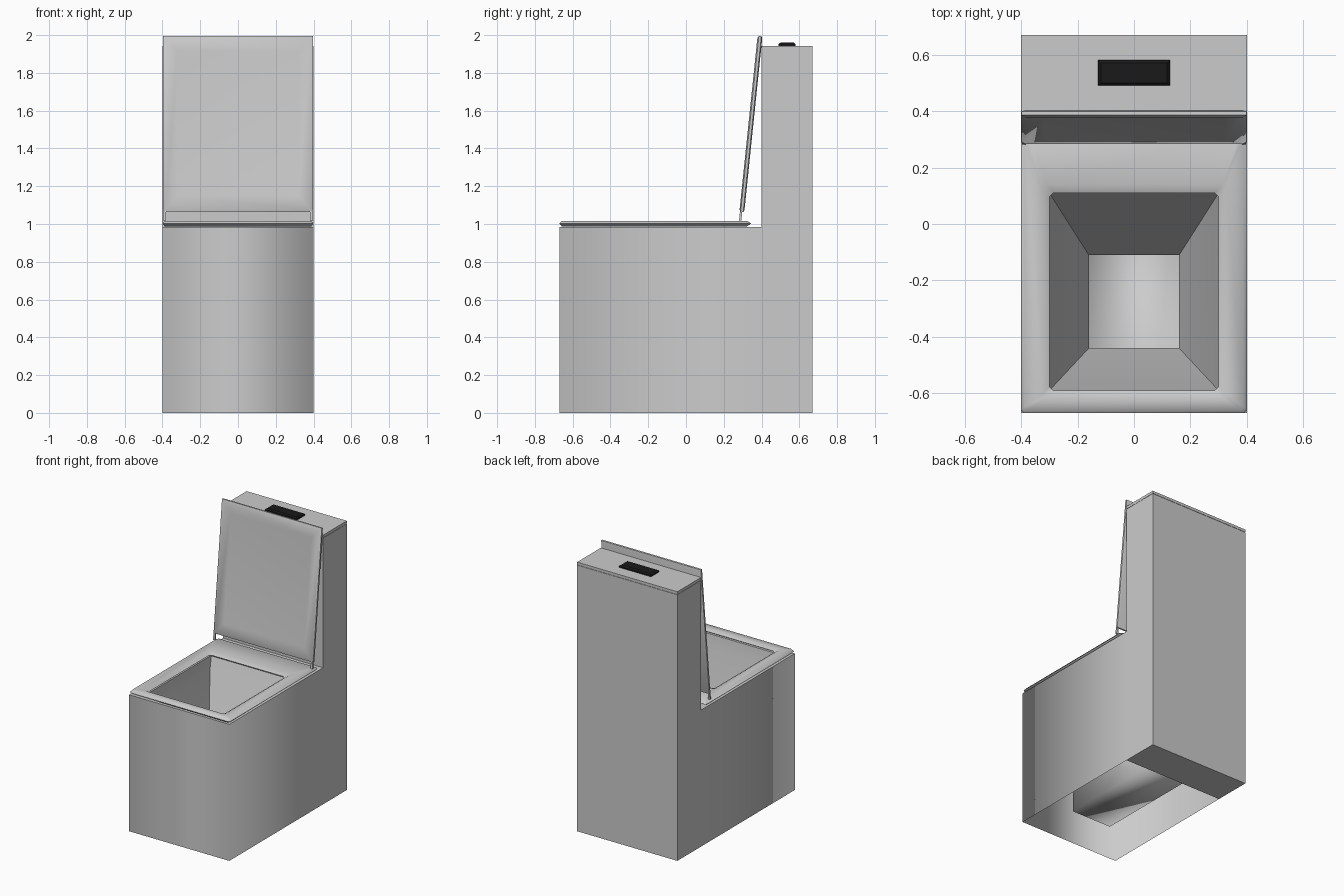
import bpy, bmesh, math
from mathutils import Matrix

if "Cube" in bpy.data.objects:
    bpy.data.objects.remove(bpy.data.objects["Cube"])


def finish(name, bm, smooth=None, color=None):
    """Turn a bmesh into an object; smooth is an angle in degrees."""
    me = bpy.data.meshes.new(name)
    bm.to_mesh(me)
    bm.free()
    ob = bpy.data.objects.new(name, me)
    bpy.context.collection.objects.link(ob)
    if smooth:
        bpy.ops.object.select_all(action='DESELECT')
        ob.select_set(True)
        bpy.context.view_layer.objects.active = ob
        bpy.ops.object.shade_smooth_by_angle(angle=math.radians(smooth))
    if color:
        mat = bpy.data.materials.new(name + "_colour")
        mat.diffuse_color = color
        mat.use_nodes = True
        mat.node_tree.nodes["Principled BSDF"].inputs["Base Color"].default_value = mat.diffuse_color
        me.materials.append(mat)
    return ob


def rect(x, y0, y1, z, c=0.0):
    """Rectangle outline, optionally with cut corners."""
    if not c:
        return [(-x, y0, z), (x, y0, z), (x, y1, z), (-x, y1, z)]
    return [(-x + c, y0, z), (x - c, y0, z), (x, y0 + c, z), (x, y1 - c, z),
            (x - c, y1, z), (-x + c, y1, z), (-x, y1 - c, z), (-x, y0 + c, z)]


def loft(rings, caps=False, loop=False):
    bm = bmesh.new()
    vs = [[bm.verts.new(p) for p in r] for r in rings]
    n = len(vs[0])
    pairs = list(zip(vs, vs[1:])) + ([(vs[-1], vs[0])] if loop else [])
    for a, b in pairs:
        for i in range(n):
            j = (i + 1) % n
            bm.faces.new((a[i], a[j], b[j], b[i]))
    if caps:
        bm.faces.new(vs[0][::-1])
        bm.faces.new(vs[-1])
    return bm


def box(name, x, y0, y1, z0, z1, **kw):
    return finish(name, loft([rect(x, y0, y1, z0), rect(x, y0, y1, z1)], True), **kw)


# Pedestal wall: three sides, open underneath, softly shaded round the corners
bm = loft([rect(0.4, -0.67, 0.4, 0), rect(0.4, -0.67, 0.4, 0.985)])
back = [f for f in bm.faces if all(v.co.y > 0.39 for v in f.verts)]
bmesh.ops.delete(bm, geom=back, context='FACES')
finish("pedestal_wall", bm, smooth=180)

# Pedestal top and tapering bowl
finish("bowl", loft([rect(0.4, -0.67, 0.4, 0.985),
                     rect(0.31, -0.60, 0.14, 0.985),
                     rect(0.30, -0.59, 0.11, 0.90),
                     rect(0.16, -0.44, -0.11, 0.35)]), smooth=40)

# Outlet channel below the bowl, running back to the tank
bm = loft([rect(0.16, -0.44, 0.4, 0.35), rect(0.16, -0.44, 0.4, 0.07)])
bm.verts.ensure_lookup_table()
bm.faces.new(bm.verts[4:8])
bm.faces.new([bm.verts.new(p) for p in rect(0.16, -0.11, 0.4, 0.35)])
bmesh.ops.recalc_face_normals(bm, faces=bm.faces)
bmesh.ops.reverse_faces(bm, faces=[f for f in bm.faces if f.calc_center_median().z < 0.1 and f.normal.z > 0])
finish("bowl_outlet", bm, smooth=180)

# Tank, its cover and flush button
box("tank", 0.4, 0.4, 0.67, 0, 1.92)
box("tank_cover", 0.4, 0.4, 0.67, 1.922, 1.942)
finish("flush_button", loft([rect(0.127, 0.49, 0.58, 1.94),
                             rect(0.127, 0.49, 0.58, 1.952),
                             rect(0.117, 0.50, 0.57, 1.96)], True),
       color=(0.01, 0.01, 0.01, 1))

# Seat ring with bevelled inner and outer edges
finish("seat", loft([rect(0.4, -0.67, 0.345, 1.002, 0.012),
                     rect(0.388, -0.658, 0.322, 1.017, 0.012),
                     rect(0.325, -0.615, 0.14, 1.017, 0.012),
                     rect(0.30, -0.59, 0.11, 1.002, 0.015),
                     rect(0.315, -0.605, 0.125, 0.988, 0.012),
                     rect(0.388, -0.658, 0.322, 0.988, 0.012)], loop=True), smooth=50)

# Raised lid, modelled flat then leaned back against the tank
lean = Matrix.Translation((0, 0.278, 1.02)) @ Matrix.Rotation(math.radians(84.1), 4, 'X')
bm = loft([rect(0.32, 0.13, 0.90, -0.006),
           rect(0.385, 0.055, 0.968, 0.0),
           rect(0.398, 0.045, 0.982, -0.007),
           rect(0.398, 0.045, 0.982, -0.020),
           rect(0.385, 0.055, 0.970, -0.026)], True)
bmesh.ops.recalc_face_normals(bm, faces=bm.faces)
finish("lid", bm, smooth=50).matrix_world = lean

# Hinge tabs at both lower corners of the lid
for side, x in (("left", -0.389), ("right", 0.389)):
    tab = finish(side + "_hinge_tab", loft([rect(0.007, 0.0, 0.06, -0.015),
                                            rect(0.007, 0.0, 0.06, -0.003)], True))
    tab.matrix_world = Matrix.Translation((x, 0, 0)) @ lean
